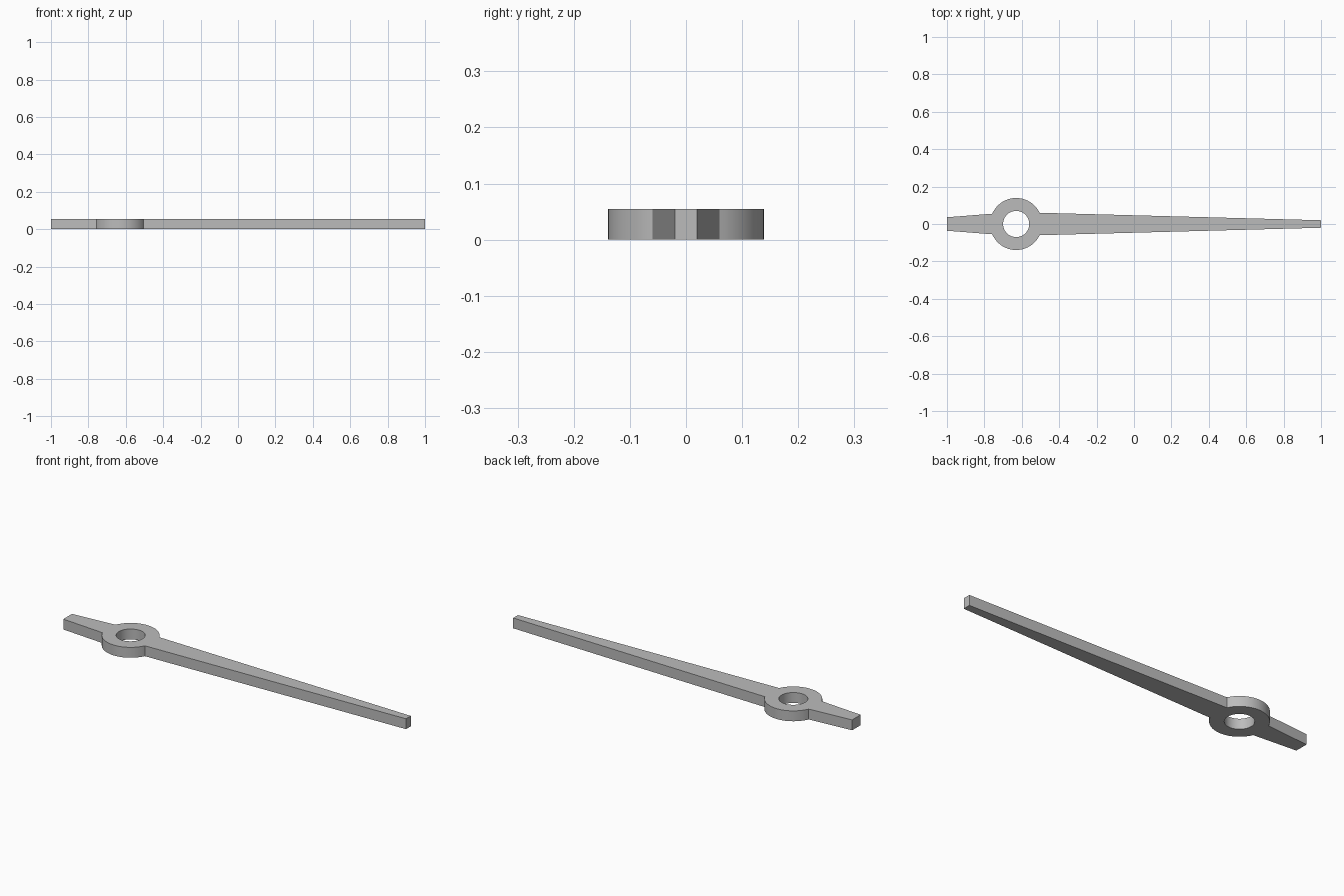
import bpy
import bmesh
from math import asin, cos, pi, sin, sqrt
from mathutils import Vector

cube = bpy.data.objects.get("Cube")
if cube:
    bpy.data.objects.remove(cube, do_unlink=True)

HUB_X, HUB_R, HOLE_R = -0.63, 0.139, 0.07
THICK = 0.055
TIP_HALF, TIP_ROOT = 0.02, 0.06
TAIL_HALF, TAIL_ROOT = 0.036, 0.055

# Flat grey finish
grey = bpy.data.materials.new("grey metal")
grey.use_nodes = True
colour = (0.5, 0.5, 0.5, 1)
grey.diffuse_color = colour
grey.node_tree.nodes["Principled BSDF"].inputs["Base Color"].default_value = colour


def arc(radius, start, end, steps):
    angles = [start + (end - start) * i / steps for i in range(steps + 1)]
    return [(HUB_X + radius * cos(a), radius * sin(a)) for a in angles]


def add_loop(bm, points):
    verts = [bm.verts.new((x, y, 0)) for x, y in points]
    return [bm.edges.new((v, verts[i - 1])) for i, v in enumerate(verts)]


# Outline: long tapered arm, round hub and short tail, mirrored across y
upper = [(1, TIP_HALF)]
upper += arc(HUB_R, asin(TIP_ROOT / HUB_R), pi - asin(TAIL_ROOT / HUB_R), 32)
upper += [(-1, TAIL_HALF)]
outline = upper + [(x, -y) for x, y in reversed(upper)]

bm = bmesh.new()
edges = add_loop(bm, outline)
edges += add_loop(bm, arc(HOLE_R, 0, 2 * pi, 48)[:-1])

# Fill around the pivot hole and raise to thickness
bmesh.ops.triangle_fill(bm, edges=edges, use_beauty=True, use_dissolve=False)
raised = bmesh.ops.extrude_face_region(bm, geom=bm.faces[:], use_keep_orig=True)
top = [g for g in raised["geom"] if isinstance(g, bmesh.types.BMVert)]
bmesh.ops.translate(bm, verts=top, vec=Vector((0, 0, THICK)))
bmesh.ops.recalc_face_normals(bm, faces=bm.faces[:])

mesh = bpy.data.meshes.new("pointer_hand")
bm.to_mesh(mesh)
bm.free()
mesh.materials.append(grey)
hand = bpy.data.objects.new("pointer_hand", mesh)
bpy.context.collection.objects.link(hand)

# Smooth hub walls, sharp rims
bpy.ops.object.select_all(action="DESELECT")
hand.select_set(True)
bpy.context.view_layer.objects.active = hand
bpy.ops.object.shade_smooth_by_angle(angle=pi / 6)
